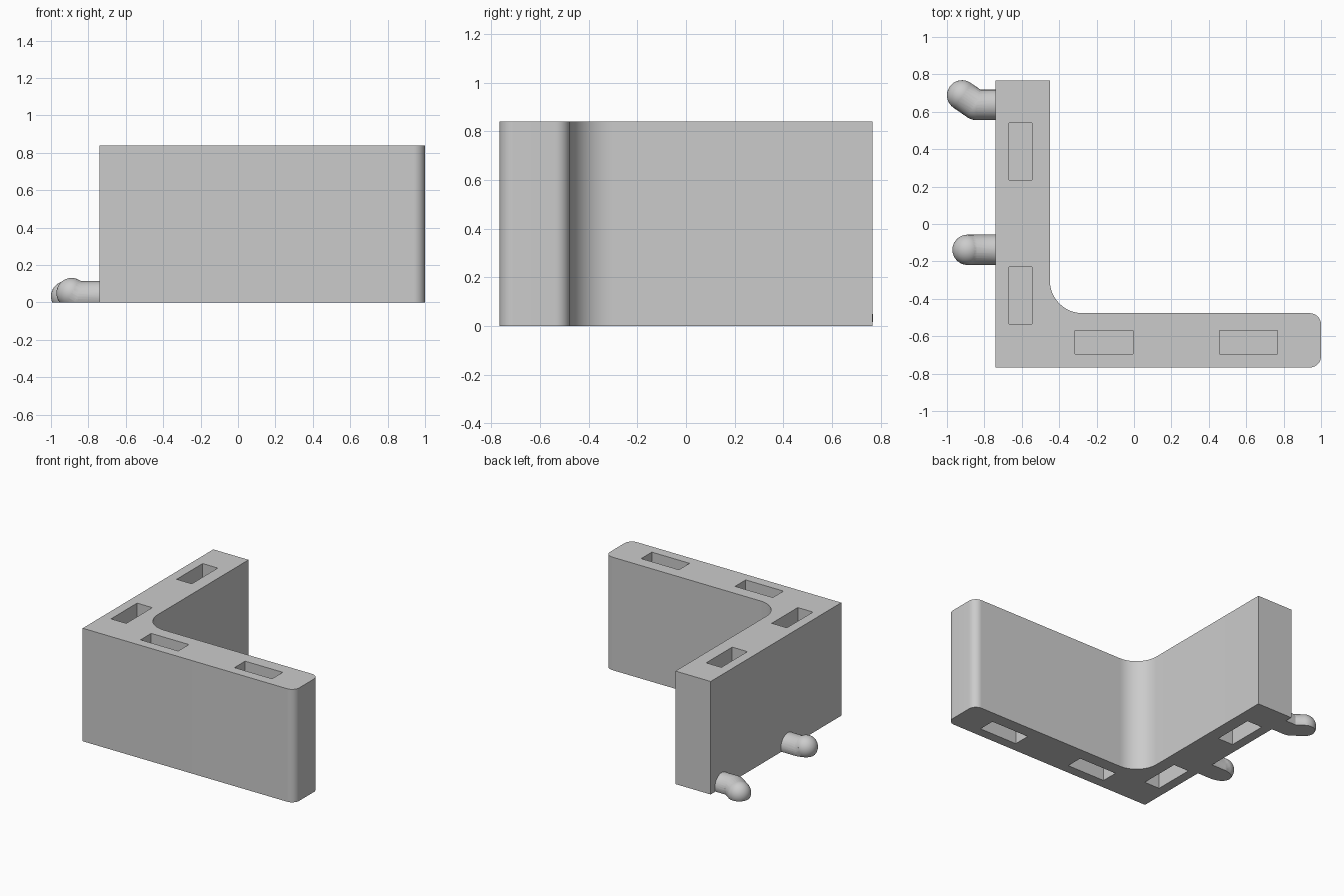
import bpy, bmesh, math
from mathutils import Vector

if "Cube" in bpy.data.objects:
    bpy.data.objects.remove(bpy.data.objects["Cube"])

HEIGHT = 0.84
SLOT_DEPTH = 0.2

grey = bpy.data.materials.new("light_grey")
grey.use_nodes = True
grey.diffuse_color = (0.6, 0.6, 0.6, 1)
grey.node_tree.nodes["Principled BSDF"].inputs["Base Color"].default_value = (0.6, 0.6, 0.6, 1)


def make_object(name, bm):
    bmesh.ops.recalc_face_normals(bm, faces=bm.faces)
    mesh = bpy.data.meshes.new(name)
    bm.to_mesh(mesh)
    bm.free()
    mesh.materials.append(grey)
    obj = bpy.data.objects.new(name, mesh)
    bpy.context.collection.objects.link(obj)
    return obj


def select_only(obj):
    bpy.ops.object.select_all(action="DESELECT")
    obj.select_set(True)
    bpy.context.view_layer.objects.active = obj


def smooth(obj):
    select_only(obj)
    bpy.ops.object.shade_smooth_by_angle(angle=math.radians(30))


def boolean(obj, other, operation):
    mod = obj.modifiers.new(operation.lower(), "BOOLEAN")
    mod.operation, mod.object, mod.solver = operation, other, "EXACT"
    select_only(obj)
    bpy.ops.object.modifier_apply(modifier=mod.name)
    bpy.data.objects.remove(other)


def arc(cx, cy, radius, start, end, steps=12):
    angles = [math.radians(start + (end - start) * i / steps) for i in range(steps + 1)]
    return [(cx + radius * math.cos(a), cy + radius * math.sin(a)) for a in angles]


# L-shaped wall: rounded free end, filleted inner corner
left, right, front, back = -0.74, 1.0, -0.767, 0.767
inner_x, inner_y, fillet, corner = -0.45, -0.477, 0.175, 0.06
outline = [(left, front)]
outline += arc(right - corner, front + corner, corner, -90, 0)
outline += arc(right - corner, inner_y - corner, corner, 0, 90)
outline += arc(inner_x + fillet, inner_y + fillet, fillet, 270, 180)
outline += [(inner_x, back), (left, back)]

bm = bmesh.new()
base = bm.faces.new([bm.verts.new((x, y, 0)) for x, y in outline])
top = bmesh.ops.extrude_face_region(bm, geom=[base])
bmesh.ops.translate(bm, vec=(0, 0, HEIGHT),
                    verts=[v for v in top["geom"] if isinstance(v, bmesh.types.BMVert)])
wall = make_object("corner_wall", bm)

# Blind slots in the top and bottom of both wings
bm = bmesh.new()
slots = [(-0.607, 0.388, 0.125, 0.306), (-0.607, -0.382, 0.125, 0.306),
         (-0.16, -0.632, 0.31, 0.125), (0.612, -0.632, 0.31, 0.125)]
for x, y, width, length in slots:
    for z in (0, HEIGHT):
        box = bmesh.ops.create_cube(bm, size=1)["verts"]
        bmesh.ops.scale(bm, vec=(width, length, 2 * SLOT_DEPTH), verts=box)
        bmesh.ops.translate(bm, vec=(x, y, z), verts=box)
cutter = make_object("slot_cutter", bm)
cutter.hide_render = True
boolean(wall, cutter, "DIFFERENCE")
smooth(wall)


def rod(start, end, radius):
    bm = bmesh.new()
    start, end = Vector(start), Vector(end)
    axis = end - start
    bmesh.ops.create_cone(bm, cap_ends=True, segments=32, radius1=radius,
                          radius2=radius, depth=axis.length)
    bmesh.ops.rotate(bm, matrix=axis.to_track_quat("Z", "Y").to_matrix(), verts=bm.verts)
    bmesh.ops.translate(bm, vec=(start + end) / 2, verts=bm.verts)
    return make_object("rod", bm)


def ball(centre, radius):
    bm = bmesh.new()
    bmesh.ops.create_uvsphere(bm, u_segments=32, v_segments=18, radius=radius)
    bmesh.ops.translate(bm, vec=centre, verts=bm.verts)
    return make_object("ball", bm)


def bent_peg(name, elbow, tip, radius=0.081):
    # Straight stem, elbow and rounded tip, cut flat at the ground
    peg = rod((left, elbow[1], elbow[2]), elbow, radius)
    for part in (ball(elbow, radius * 1.002), rod(elbow, tip, radius * 0.998), ball(tip, radius)):
        boolean(peg, part, "UNION")
    bm = bmesh.new()
    bm.from_mesh(peg.data)
    cut = bmesh.ops.bisect_plane(bm, geom=bm.verts[:] + bm.edges[:] + bm.faces[:],
                                 plane_co=(0, 0, 0), plane_no=(0, 0, 1), clear_inner=True)
    rim = [e for e in cut["geom_cut"] if isinstance(e, bmesh.types.BMEdge)]
    bmesh.ops.holes_fill(bm, edges=rim)
    bm.to_mesh(peg.data)
    bm.free()
    peg.name = peg.data.name = name
    smooth(peg)


# Hook pegs on the right side: one bends up, one bends back
bent_peg("front_peg", (-0.855, -0.138, 0.033), (-0.89, -0.138, 0.05))
bent_peg("back_peg", (-0.845, 0.637, 0.033), (-0.919, 0.688, 0.033))
